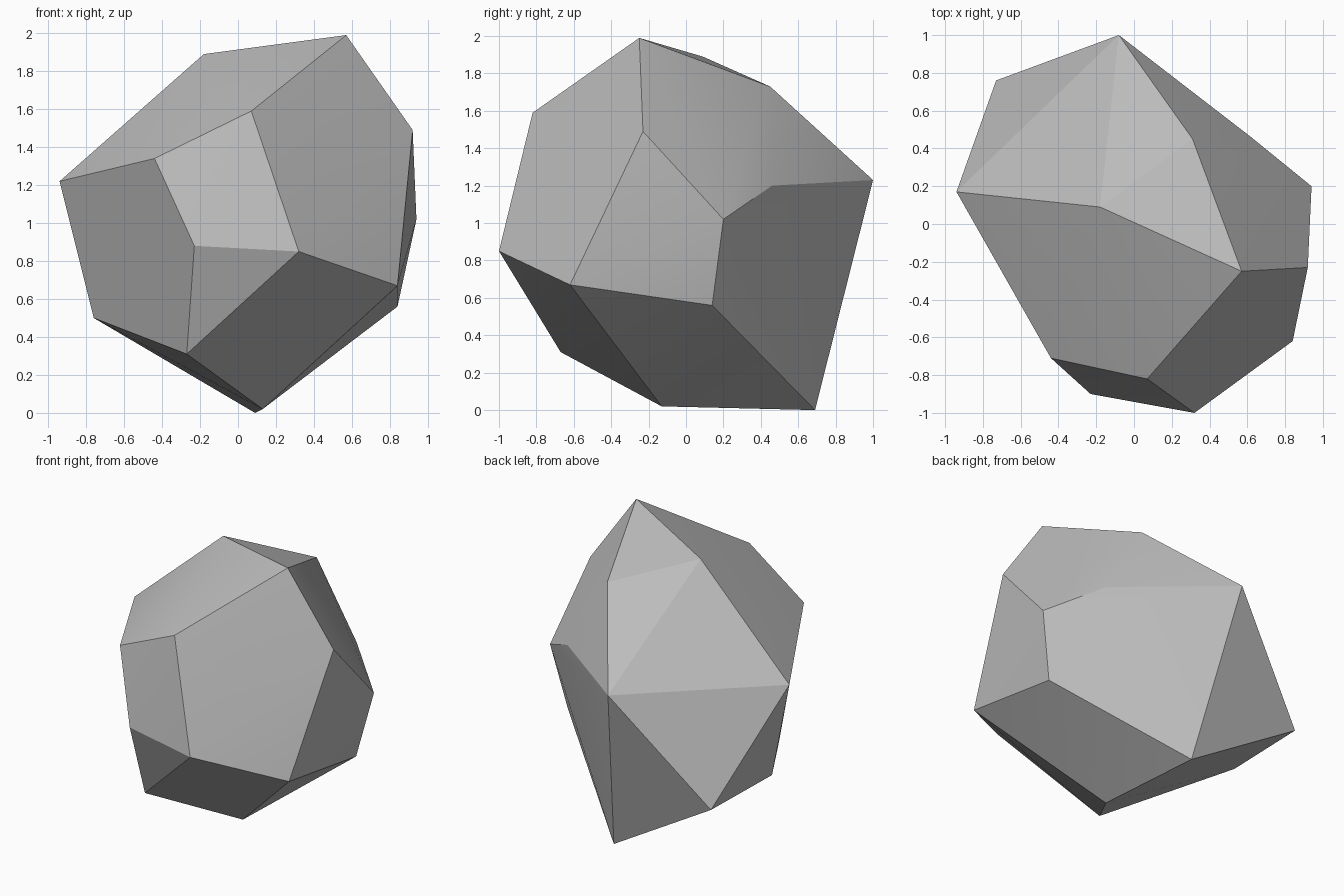
import bpy
import bmesh
import math

# Remove the default cube if the scene has one
default_cube = bpy.data.objects.get("Cube")
if default_cube:
    bpy.data.objects.remove(default_cube, do_unlink=True)


def make_material(name, color):
    material = bpy.data.materials.new(name)
    material.use_nodes = True
    material.diffuse_color = color
    for node in material.node_tree.nodes:
        if node.type == 'BSDF_PRINCIPLED':
            node.inputs["Base Color"].default_value = color
    return material


def hull_object(name, corners, material):
    """Wrap a tight convex skin around the given corner points."""
    bm = bmesh.new()
    for corner in corners:
        bm.verts.new(corner)
    bmesh.ops.convex_hull(bm, input=bm.verts[:])
    # Merge nearly flat neighbours into the broad chipped facets
    bmesh.ops.dissolve_limit(bm, angle_limit=math.radians(4),
                             verts=bm.verts[:], edges=bm.edges[:])
    bmesh.ops.recalc_face_normals(bm, faces=bm.faces[:])
    mesh = bpy.data.meshes.new(name)
    bm.to_mesh(mesh)
    bm.free()
    mesh.materials.append(material)
    obj = bpy.data.objects.new(name, mesh)
    bpy.context.collection.objects.link(obj)
    return obj


# Corners of the stone, grouped by height
crown = [(.57, -.25, 1.99), (-.18, .09, 1.89), (.31, .45, 1.73), (.07, -.82, 1.59)]
shoulder = [(.92, -.23, 1.49), (-.44, -.71, 1.34), (-.08, 1, 1.23),
            (-.94, .17, 1.22), (.62, .46, 1.2), (.94, .2, 1.02)]
waist = [(-.23, -.9, .88), (.32, -1, .85), (.84, -.62, .67), (.84, .14, .56)]
foot = [(-.76, .11, .5), (-.73, .76, .49), (-.27, -.67, .31),
        (.13, -.13, .02), (.09, .69, 0)]

stone_grey = make_material("stone grey", (.5, .5, .5, 1))
rock = hull_object("rock", crown + shoulder + waist + foot, stone_grey)

# Soften only the shallowest creases, keep the facets crisp
bpy.ops.object.select_all(action='DESELECT')
rock.select_set(True)
bpy.context.view_layer.objects.active = rock
bpy.ops.object.shade_smooth_by_angle(angle=math.radians(14))
